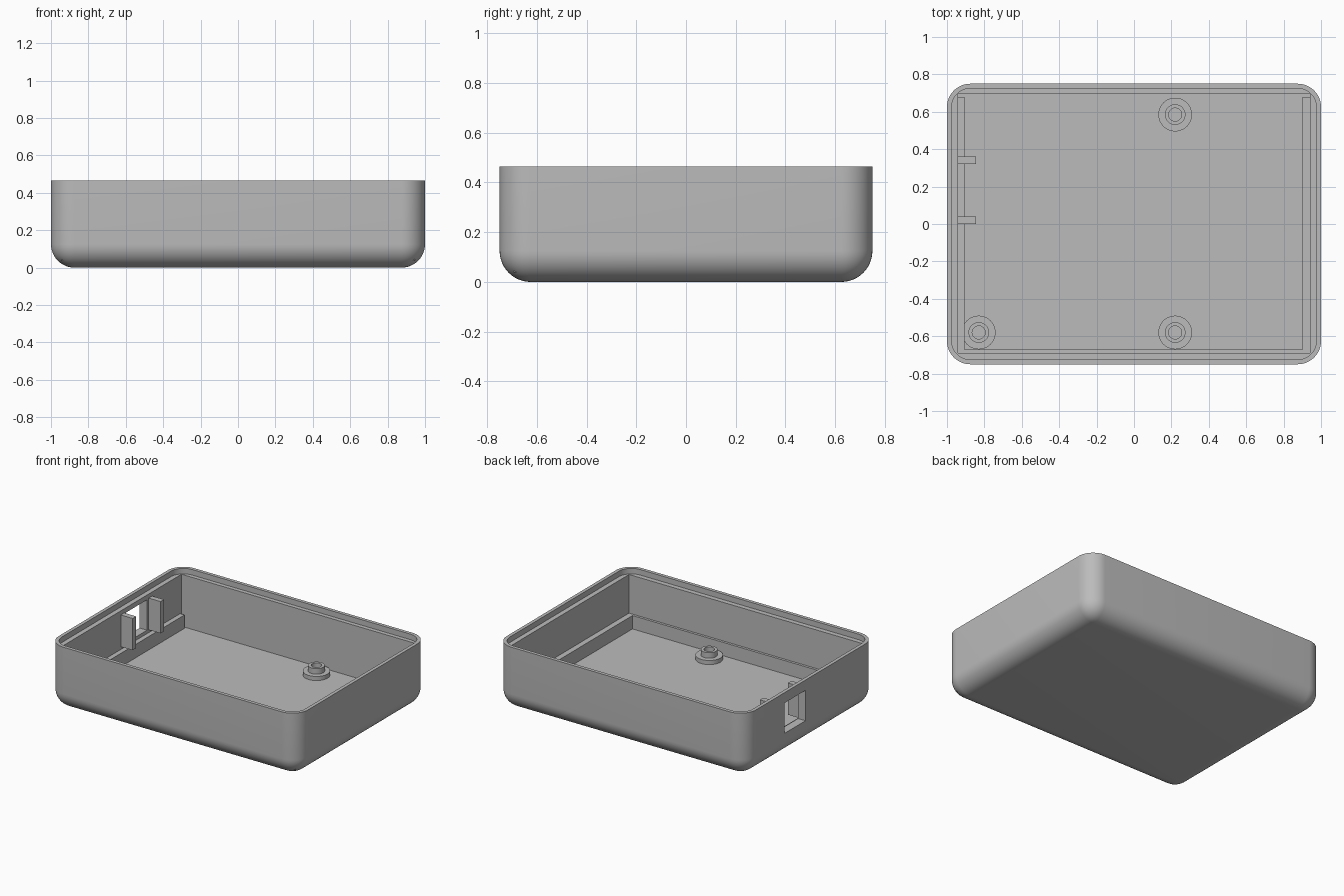
import bpy, bmesh, math
from mathutils import Matrix, Vector

if "Cube" in bpy.data.objects:
    bpy.data.objects.remove(bpy.data.objects["Cube"], do_unlink=True)

grey = bpy.data.materials.new("light_grey_plastic")
grey.use_nodes = True
grey.diffuse_color = (0.5, 0.5, 0.5, 1)
grey.node_tree.nodes["Principled BSDF"].inputs["Base Color"].default_value = (0.5, 0.5, 0.5, 1)

HEIGHT = 0.465
FLOOR = 0.048
LEDGE_TOP = 0.145


def finish(name, bm):
    bmesh.ops.recalc_face_normals(bm, faces=bm.faces)
    mesh = bpy.data.meshes.new(name)
    bm.to_mesh(mesh)
    bm.free()
    mesh.materials.append(grey)
    obj = bpy.data.objects.new(name, mesh)
    bpy.context.collection.objects.link(obj)
    return obj


def box(name, low, high, radius=0, round_edge=None):
    """Box between two corners, rounding the edges picked by round_edge."""
    low, high = Vector(low), Vector(high)
    bm = bmesh.new()
    bmesh.ops.create_cube(bm, size=1)
    bmesh.ops.scale(bm, vec=high - low, verts=bm.verts)
    bmesh.ops.translate(bm, vec=(low + high) / 2, verts=bm.verts)
    if radius:
        edges = [e for e in bm.edges if round_edge(e)]
        bmesh.ops.bevel(bm, geom=edges, offset=radius, offset_type='OFFSET',
                        segments=12, profile=0.5, affect='EDGES')
    return finish(name, bm)


def activate(obj):
    bpy.ops.object.select_all(action='DESELECT')
    obj.select_set(True)
    bpy.context.view_layer.objects.active = obj


def smooth(obj):
    activate(obj)
    bpy.ops.object.shade_smooth_by_angle(angle=math.radians(30))


def cut(obj, cutter):
    cutter.hide_render = True
    mod = obj.modifiers.new("cut", 'BOOLEAN')
    mod.operation = 'DIFFERENCE'
    mod.solver = 'EXACT'
    mod.object = cutter
    activate(obj)
    bpy.ops.object.modifier_apply(modifier=mod.name)
    bpy.data.objects.remove(cutter, do_unlink=True)


def not_top(e):
    return min(v.co.z for v in e.verts) < HEIGHT - 0.01


def upright(e):
    return abs(e.verts[0].co.z - e.verts[1].co.z) > 0.01


# Open tray with rounded outside, stepped rim, square cavity and side window
tray = box("tray_shell", (-1, -0.75, 0), (1, 0.75, HEIGHT), 0.125, not_top)
cut(tray, box("rim_cutter", (-0.975, -0.725, HEIGHT - 0.04), (0.975, 0.725, 0.6), 0.1, upright))
cut(tray, box("cavity_cutter", (-0.94, -0.69, FLOOR), (0.94, 0.695, 0.6)))
cut(tray, box("window_cutter", (-1.1, 0.06, 0.17), (-0.9, 0.30, 0.39)))
smooth(tray)

# Ledges along the foot of three inner walls
box("right_ledge", (-0.945, -0.692, FLOOR - 0.01), (-0.905, 0.68, LEDGE_TOP))
box("left_ledge", (0.90, -0.692, FLOOR - 0.01), (0.945, 0.68, LEDGE_TOP))
box("front_ledge", (-0.91, -0.695, FLOOR - 0.01), (0.905, -0.672, LEDGE_TOP))

# Guide tabs on either side of the window
for name, y in (("front_tab", 0.0), ("back_tab", 0.32)):
    box(name, (-0.945, y, 0.165), (-0.845, y + 0.04, 0.395))

# Stepped screw posts with a blind hole, spun from a half profile
POST = ((0.09, FLOOR - 0.01), (0.09, 0.078), (0.055, 0.078), (0.055, 0.118),
        (0.035, 0.118), (0.035, 0.055), (0, 0.055))


def screw_post(name, x, y):
    bm = bmesh.new()
    verts = [bm.verts.new((r, 0, z)) for r, z in POST]
    edges = [bm.edges.new(pair) for pair in zip(verts, verts[1:])]
    bmesh.ops.spin(bm, geom=verts + edges, cent=(0, 0, 0), axis=(0, 0, 1),
                   angle=math.tau, steps=40)
    bmesh.ops.remove_doubles(bm, verts=bm.verts, dist=0.0001)
    rim = [e for e in bm.edges if e.is_boundary]
    bmesh.ops.contextual_create(bm, geom=rim)
    bmesh.ops.transform(bm, matrix=Matrix.Translation((x, y, 0)), verts=bm.verts)
    smooth(finish(name, bm))


screw_post("back_post", 0.22, 0.585)
screw_post("front_post", 0.22, -0.58)
screw_post("corner_post", -0.83, -0.58)
